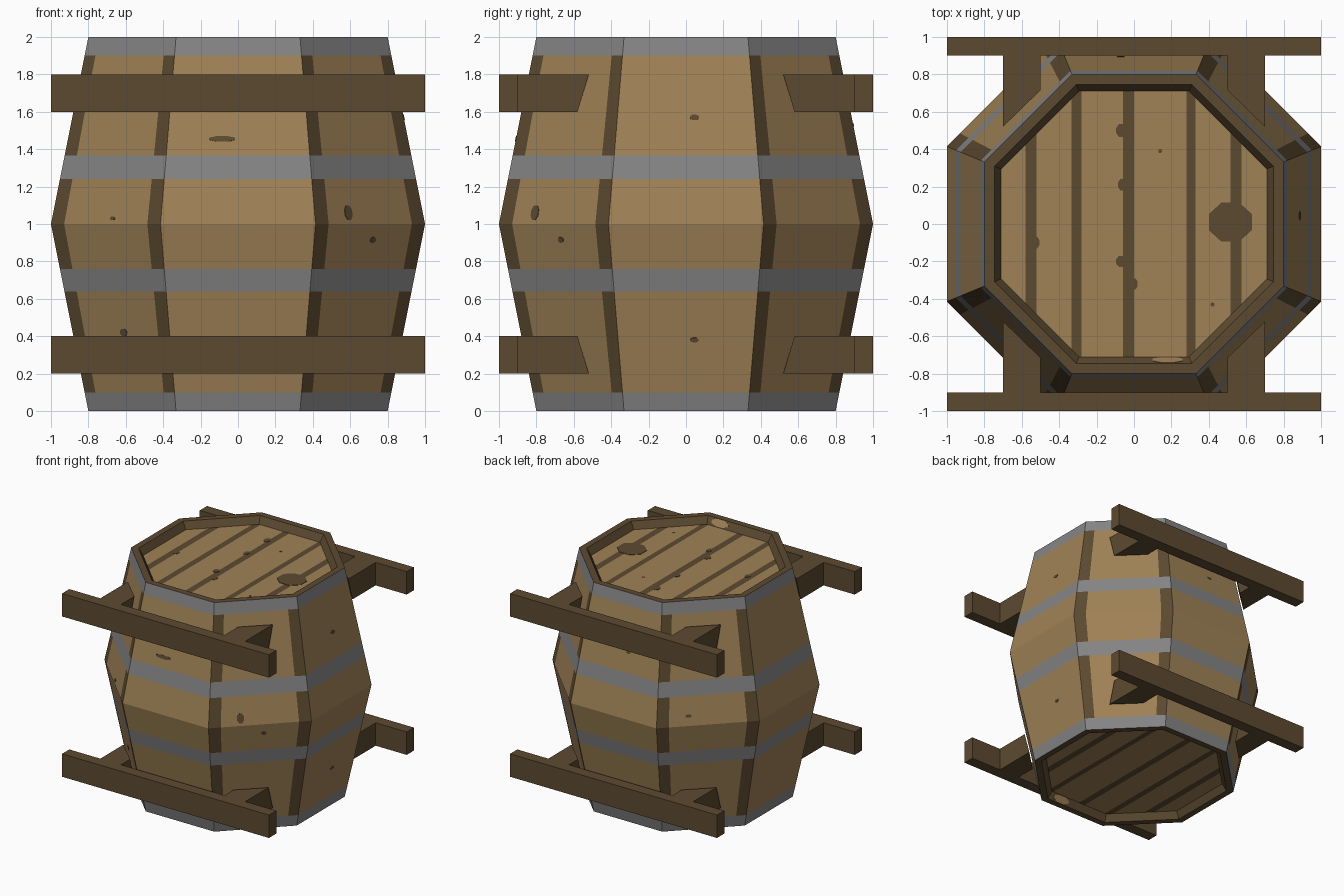
import bpy, bmesh, math
from mathutils import Vector, Matrix

if "Cube" in bpy.data.objects:
    bpy.data.objects.remove(bpy.data.objects["Cube"])


def material(name, rgb):
    m = bpy.data.materials.new(name)
    lin = [((c / 255 + 0.055) / 1.055) ** 2.4 for c in rgb]
    m.diffuse_color = (*lin, 1)
    m.use_nodes = True
    m.node_tree.nodes["Principled BSDF"].inputs["Base Color"].default_value = m.diffuse_color
    return m


LIGHT = material("light_wood", (160, 130, 86))
DARK = material("dark_wood", (92, 74, 48))
IRON = material("iron_grey", (133, 133, 133))


def finish(bm, name, mats, recalc=True):
    if recalc:
        bmesh.ops.recalc_face_normals(bm, faces=bm.faces[:])
    me = bpy.data.meshes.new(name)
    bm.to_mesh(me)
    bm.free()
    for m in mats:
        me.materials.append(m)
    ob = bpy.data.objects.new(name, me)
    bpy.context.collection.objects.link(ob)
    return ob


def octagon(apothem, z):
    r = apothem / math.cos(math.pi / 8)
    return [Vector((r * math.cos(a), r * math.sin(a), z))
            for a in (math.radians(22.5 + 45 * k) for k in range(8))]


def radius(z):
    return 1 - 0.2 * abs(z - 1)


def bridge(bm, rings):
    n = len(rings[0])
    for j, (a, b) in enumerate(zip(rings, rings[1:])):
        for i in range(n):
            k = (i + 1) % n
            yield j, i, bm.faces.new((a[i], a[k], b[k], b[i]))


# Barrel body: diagonal sides carry a dark strip at each end, hoops by height
def body():
    bm = bmesh.new()
    levels = [0, 0.1, 0.64, 0.76, 1, 1.24, 1.365, 1.9, 2]
    hoops = {0, 2, 5, 7}
    rings = []
    for z in levels:
        corners = octagon(radius(z), z)
        pts = []
        for k in range(8):
            a, b = corners[k], corners[(k + 1) % 8]
            pts.append(a)
            if k % 2 == 0:
                pts += [a.lerp(b, 0.12), a.lerp(b, 0.88)]
        rings.append([bm.verts.new(p) for p in pts])
    for j, i, f in bridge(bm, rings):
        # each group of four: strip, diagonal side, strip, straight side
        f.material_index = 2 if j in hoops else (1 if i % 4 in (0, 2) else 0)
    finish(bm, "barrel_body", [LIGHT, DARK, IRON], recalc=False)


# Rim with a sloped recess, and the planked lid inside it
SEAMS = [(-0.58, -0.52), (-0.335, -0.28), (-0.06, 0.0), (0.28, 0.33), (0.515, 0.575)]
DEPTH = 0.06


def end_cap(label, z, up):
    floor = z - up * DEPTH
    bm = bmesh.new()
    rings = [[bm.verts.new(p) for p in octagon(r, h)]
             for r, h in ((0.8, z), (0.745, z), (0.71, floor))]
    for _, _, f in bridge(bm, rings):
        f.normal_update()
        if f.normal.z * up < 0:
            f.normal_flip()
    finish(bm, label + "_rim", [DARK], recalc=False)

    bm = bmesh.new()
    bm.faces.new([bm.verts.new(p) for p in octagon(0.71, floor)])
    for x in [v for s in SEAMS for v in s]:
        bmesh.ops.bisect_plane(bm, geom=bm.verts[:] + bm.edges[:] + bm.faces[:],
                               plane_co=(x, 0, 0), plane_no=(1, 0, 0))
    for f in bm.faces:
        cx = f.calc_center_median().x
        f.material_index = int(any(a < cx < b for a, b in SEAMS))
        f.normal_update()
        if f.normal.z * up < 0:
            f.normal_flip()
    finish(bm, label + "_planks", [LIGHT, DARK], recalc=False)


# Thin eight-sided plates for knots in the wood
def plate(name, origin, t, v, w, h, mat):
    n = t.cross(v)
    m = Matrix((t, v, n)).transposed().to_4x4()
    m.translation = origin
    bm = bmesh.new()
    bmesh.ops.create_cone(bm, cap_ends=True, segments=8, radius1=0.54, radius2=0.54,
                          depth=0.006,
                          matrix=m @ Matrix.Diagonal((w, h, 1, 1)) @ Matrix.Rotation(math.pi / 8, 4, 'Z'))
    finish(bm, name, [mat])


def side_knot(angle, u, z, w, h):
    a = math.radians(angle)
    c, s = math.cos(a), math.sin(a)
    slope = -0.2 if z > 1 else 0.2
    t = Vector((-s, c, 0))
    v = Vector((c * slope, s * slope, 1)).normalized()
    plate("side_knot", Vector((c, s, 0)) * radius(z) + t * u + Vector((0, 0, z)), t, v, w, h, DARK)


# Long rail and its brackets, cut to follow the slanted barrel side
def box(name, x, y, z):
    bm = bmesh.new()
    for i in x:
        for j in y:
            for k in z:
                bm.verts.new((i, j, k))
    bmesh.ops.convex_hull(bm, input=bm.verts[:])
    bmesh.ops.dissolve_limit(bm, angle_limit=0.01, verts=bm.verts[:], edges=bm.edges[:])
    finish(bm, name, [DARK])


def bracket(sx, sy, z_out, z_in):
    bm = bmesh.new()
    for z, reach in ((z_out, 0.52), (z_in, 0.58)):
        for x, y in ((0.5, 0.9), (0.7, 0.9), (0.7, reach), (0.5, reach + 0.195)):
            bm.verts.new((sx * x, sy * y, z))
    bmesh.ops.convex_hull(bm, input=bm.verts[:])
    bmesh.ops.dissolve_limit(bm, angle_limit=0.01, verts=bm.verts[:], edges=bm.edges[:])
    finish(bm, "rail_bracket", [DARK])


body()
end_cap("top", 2, 1)
end_cap("bottom", 0, -1)

for z_out, z_in in ((1.8, 1.6), (0.2, 0.4)):
    for sy in (-1, 1):
        box("rail", (-1, 1), (sy * 0.9, sy), (z_out, z_in))
        for sx in (-1, 1):
            bracket(sx, sy, z_out, z_in)

# Knots on the sides: facing angle, offset, height, width, tallness
for k in [(-90, -0.085, 1.455, 0.14, 0.03), (-45, -0.154, 1.06, 0.055, 0.08),
          (-45, 0.037, 0.915, 0.04, 0.03), (-135, 0.047, 1.03, 0.035, 0.02),
          (-135, 0.02, 0.42, 0.05, 0.04), (0, 0.045, 1.57, 0.05, 0.03),
          (0, 0.045, 0.38, 0.045, 0.025), (135, -0.154, 1.08, 0.05, 0.025),
          (90, 0.07, 1.53, 0.04, 0.02)]:
    side_knot(*k)

# Knots on the lids: x, y, width, length
X, Y = Vector((1, 0, 0)), Vector((0, 1, 0))
for x, y, w, h in [(0.515, 0.01, 0.23, 0.21), (0.14, 0.39, 0.02, 0.02),
                   (0.42, -0.43, 0.02, 0.02), (-0.07, 0.5, 0.05, 0.07),
                   (-0.065, 0.21, 0.04, 0.06), (-0.07, -0.2, 0.05, 0.06),
                   (0.0, -0.32, 0.04, 0.06), (-0.525, -0.1, 0.04, 0.06)]:
    plate("top_knot", Vector((x, y, 2 - DEPTH)), X, Y, w, h, DARK)

# Pale worn patch on the sloped recess wall at each end
for z, up in ((2, 1), (0, -1)):
    slope = Vector((0, 0.035, -up * DEPTH)).normalized()
    plate("worn_patch", Vector((0.18, -0.7275, z - up * DEPTH / 2)), X, slope, 0.16, 0.06, LIGHT)
